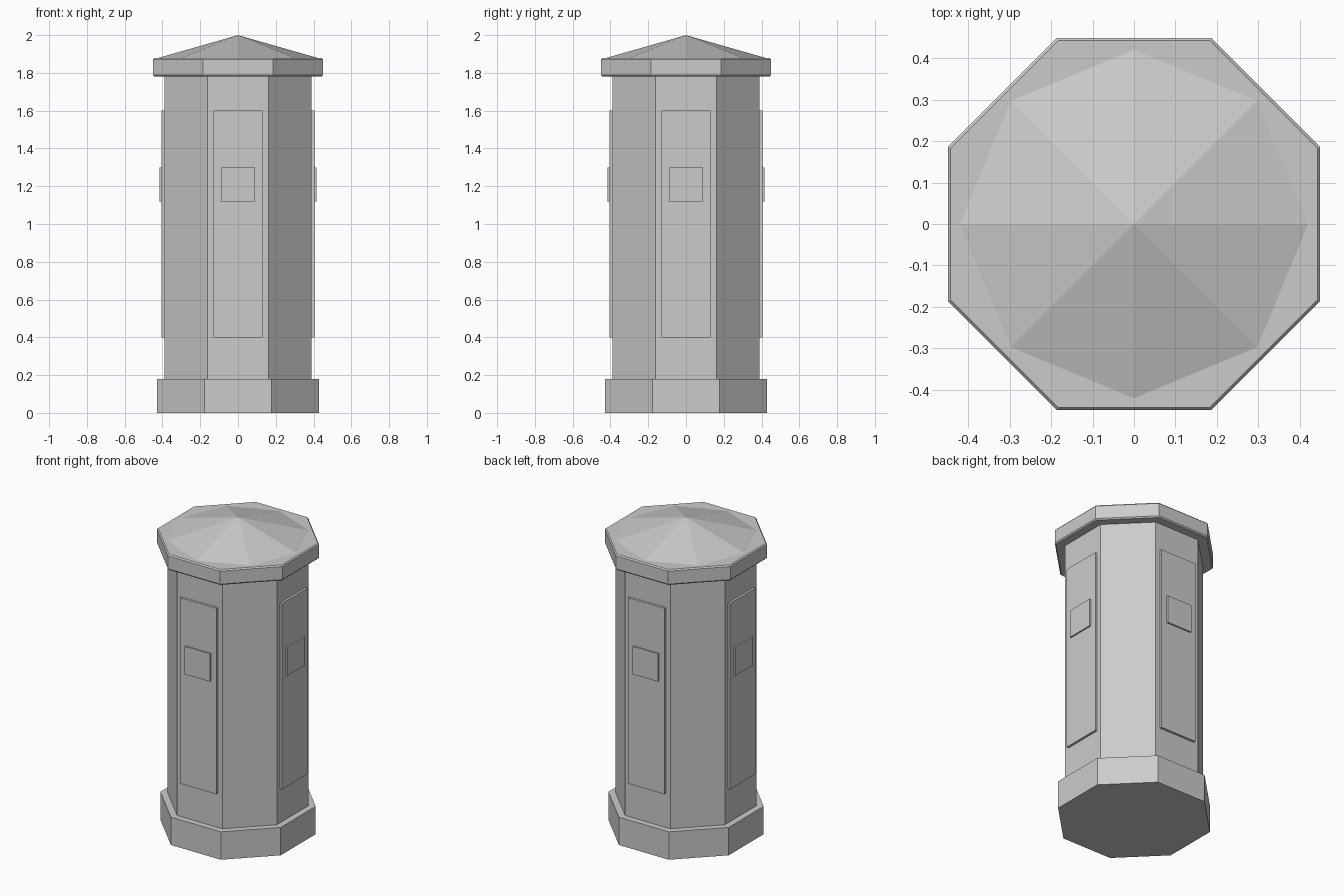
import bpy
import bmesh
from math import cos, pi, radians, sin
from mathutils import Matrix

cube = bpy.data.objects.get("Cube")
if cube:
    bpy.data.objects.remove(cube, do_unlink=True)

stone = bpy.data.materials.new("grey_stone")
stone.use_nodes = True
grey = (0.6, 0.6, 0.6, 1.0)
stone.diffuse_color = grey
stone.node_tree.nodes["Principled BSDF"].inputs["Base Color"].default_value = grey


def finish(name, bm):
    bmesh.ops.recalc_face_normals(bm, faces=bm.faces)
    mesh = bpy.data.meshes.new(name)
    bm.to_mesh(mesh)
    bm.free()
    mesh.materials.append(stone)
    obj = bpy.data.objects.new(name, mesh)
    bpy.context.collection.objects.link(obj)
    return obj


def octagon_stack(name, profile):
    """Closed octagonal solid from (flat distance, height) levels."""
    bm = bmesh.new()
    rings = []
    for apothem, z in profile:
        radius = apothem / cos(pi / 8)
        angles = [pi / 8 + i * pi / 4 for i in range(8)]
        rings.append([bm.verts.new((radius * cos(a), radius * sin(a), z)) for a in angles])
    for low, high in zip(rings, rings[1:]):
        for i in range(8):
            j = (i + 1) % 8
            bm.faces.new((low[i], low[j], high[j], high[i]))
    bm.faces.new(rings[0])
    bm.faces.new(rings[-1])
    return finish(name, bm)


def wall_plate(name, angle, half_width, bottom, top, inner, outer):
    """Raised plate on the front wall, turned about the vertical axis."""
    bm = bmesh.new()
    bmesh.ops.create_cube(bm, size=1)
    bmesh.ops.scale(bm, vec=(half_width * 2, outer - inner, top - bottom), verts=bm.verts)
    bmesh.ops.translate(bm, vec=(0, -(inner + outer) / 2, (bottom + top) / 2), verts=bm.verts)
    bmesh.ops.rotate(bm, matrix=Matrix.Rotation(angle, 3, "Z"), verts=bm.verts)
    return finish(name, bm)


# Plinth, shaft and thin-bevelled cap
octagon_stack("plinth", [(0.43, 0), (0.43, 0.18)])
octagon_stack("shaft", [(0.39, 0.18), (0.39, 1.78)])
octagon_stack("cap", [(0.442, 1.78), (0.449, 1.788), (0.449, 1.872), (0.442, 1.88)])

# Shallow roof with its corners over the middle of the cap sides
bm = bmesh.new()
bmesh.ops.create_cone(bm, cap_ends=True, segments=8, radius1=0.42, radius2=0, depth=0.12)
bmesh.ops.remove_doubles(bm, verts=bm.verts, dist=0.0001)
bmesh.ops.translate(bm, vec=(0, 0, 1.94), verts=bm.verts)
finish("roof", bm)

# Tall panel and small plaque on each of the four main walls
for i, side in enumerate(("front", "left", "back", "right")):
    turn = radians(90 * i)
    wall_plate(side + "_panel", turn, 0.13, 0.4, 1.6, 0.38, 0.405)
    wall_plate(side + "_plaque", turn, 0.09, 1.12, 1.3, 0.395, 0.415)
